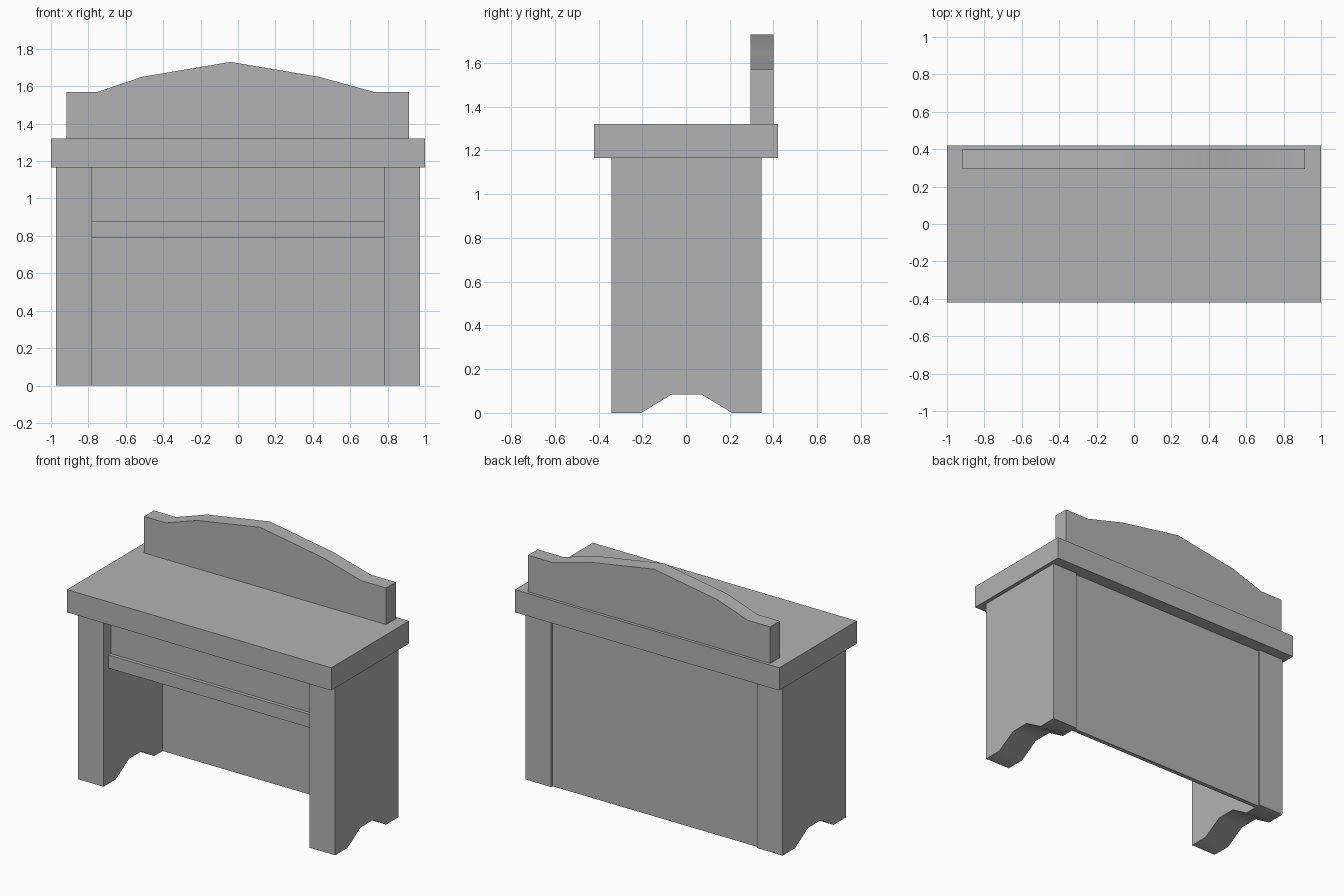
import bpy, bmesh, math

cube = bpy.data.objects.get("Cube")
if cube:
    bpy.data.objects.remove(cube, do_unlink=True)

# One plain grey for the whole piece
grey = bpy.data.materials.new("plain_grey")
grey.use_nodes = True
colour = (0.45, 0.45, 0.45, 1)
grey.diffuse_color = colour
grey.node_tree.nodes["Principled BSDF"].inputs["Base Color"].default_value = colour


def extrude_profile(name, points, place, start, end):
    """Extrude a closed 2D profile from start to end; place maps (u, v, depth) to xyz."""
    bm = bmesh.new()
    base = bm.faces.new([bm.verts.new(place(u, v, start)) for u, v in points])
    ext = bmesh.ops.extrude_face_region(bm, geom=[base], use_keep_orig=True)
    for item in ext["geom"]:
        if isinstance(item, bmesh.types.BMVert):
            u, v, _ = unplace(place, item.co)
            item.co = place(u, v, end)
    bmesh.ops.recalc_face_normals(bm, faces=bm.faces)
    mesh = bpy.data.meshes.new(name)
    bm.to_mesh(mesh)
    bm.free()
    mesh.materials.append(grey)
    obj = bpy.data.objects.new(name, mesh)
    bpy.context.collection.objects.link(obj)
    bpy.ops.object.select_all(action="DESELECT")
    bpy.context.view_layer.objects.active = obj
    obj.select_set(True)
    bpy.ops.object.shade_smooth_by_angle(angle=math.radians(40))
    return obj


def along_x(u, v, d):
    return (d, u, v)


def along_y(u, v, d):
    return (u, d, v)


def unplace(place, co):
    return (co.y, co.z, co.x) if place is along_x else (co.x, co.z, co.y)


def box(name, x, y, z):
    profile = [(x[0], z[0]), (x[1], z[0]), (x[1], z[1]), (x[0], z[1])]
    return extrude_profile(name, profile, along_y, *y)


INNER, OUTER = 0.78, 0.973
TOP_Z = 1.165

# Side slabs with a notched foot
side = [(-0.34, 0), (-0.205, 0), (-0.065, 0.085), (0.07, 0.085),
        (0.21, 0), (0.345, 0), (0.345, TOP_Z), (-0.34, TOP_Z)]
for name, sign in (("left_side", 1), ("right_side", -1)):
    extrude_profile(name, side, along_x, sign * INNER, sign * OUTER)

# Table top
box("table_top", (-1, 1), (-0.42, 0.42), (TOP_Z, 1.32))

# Recessed back panel, shelf and upper front panel between the sides
span = (-INNER, INNER)
box("back_panel", span, (0.30, 0.33), (0, TOP_Z))
box("shelf", span, (-0.285, 0.30), (0.79, 0.88))
box("upper_front_panel", span, (-0.26, -0.23), (0.88, TOP_Z))

# Crested backboard standing on the top
crest = [(-0.917, 1.32), (0.915, 1.32), (0.915, 1.57), (0.725, 1.57),
         (0.435, 1.65), (-0.04, 1.73), (-0.515, 1.65), (-0.75, 1.57), (-0.917, 1.57)]
extrude_profile("backboard", crest, along_y, 0.295, 0.40)
